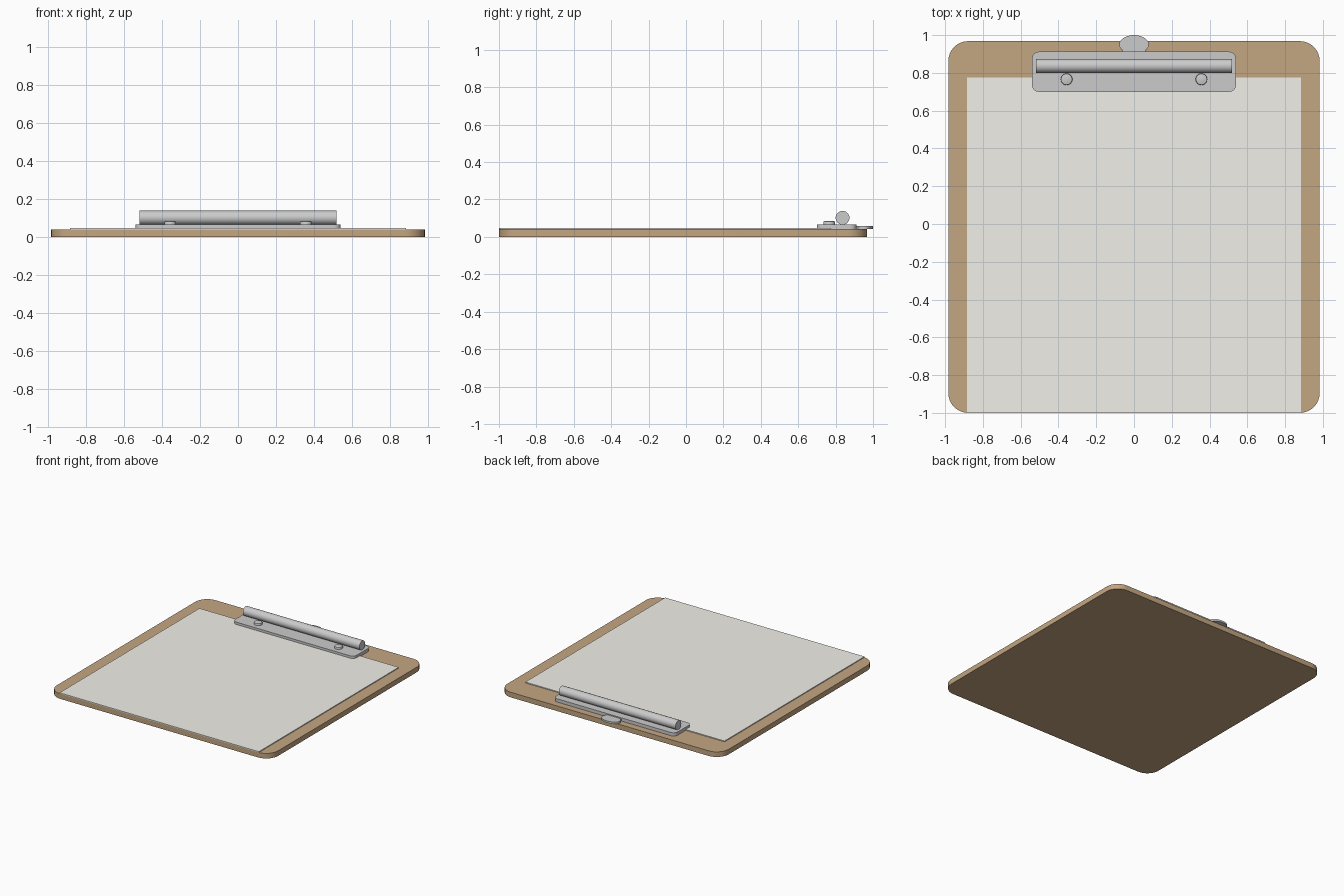
import bpy, bmesh, math
from mathutils import Matrix

if "Cube" in bpy.data.objects:
    bpy.data.objects.remove(bpy.data.objects["Cube"])


def material(name, color):
    m = bpy.data.materials.new(name)
    m.diffuse_color = (*color, 1)
    m.use_nodes = True
    m.node_tree.nodes["Principled BSDF"].inputs["Base Color"].default_value = m.diffuse_color
    return m


def finish(name, bm, mat=None, smooth=True):
    bmesh.ops.recalc_face_normals(bm, faces=bm.faces)
    mesh = bpy.data.meshes.new(name)
    bm.to_mesh(mesh)
    bm.free()
    ob = bpy.data.objects.new(name, mesh)
    bpy.context.collection.objects.link(ob)
    if mat:
        mesh.materials.append(mat)
    if smooth:
        bpy.context.view_layer.objects.active = ob
        ob.select_set(True)
        bpy.ops.object.shade_smooth_by_angle(angle=math.radians(30))
        ob.select_set(False)
    return ob


def prism(name, outline, z0, z1, mat=None):
    bm = bmesh.new()
    face = bm.faces.new([bm.verts.new((x, y, z0)) for x, y in outline])
    top = bmesh.ops.extrude_face_region(bm, geom=[face], use_keep_orig=True)["geom"]
    bmesh.ops.translate(bm, vec=(0, 0, z1 - z0),
                        verts=[v for v in top if isinstance(v, bmesh.types.BMVert)])
    return finish(name, bm, mat)


def rounded_rect(x0, x1, y0, y1, r, steps=8):
    pts = []
    for i, (cx, cy) in enumerate([(x1 - r, y1 - r), (x0 + r, y1 - r),
                                  (x0 + r, y0 + r), (x1 - r, y0 + r)]):
        for s in range(steps + 1):
            a = (i + s / steps) * math.pi / 2
            pts.append((cx + r * math.cos(a), cy + r * math.sin(a)))
    return pts


wood = material("wood", (0.55, 0.38, 0.22))
white = material("paper", (0.88, 0.87, 0.82))

# Board and sheet of paper
prism("board", rounded_rect(-0.983, 0.983, -1, 0.968, 0.105), 0, 0.041, wood)
prism("paper", [(-0.885, -1), (0.885, -1), (0.885, 0.775), (-0.885, 0.775)],
      0.041, 0.048, white)

# Clip plate with rounded corners
prism("clip_plate", rounded_rect(-0.54, 0.54, 0.70, 0.912, 0.036), 0.041, 0.067)

# Thumb tab behind the plate: oval head with a short flared neck
a0 = math.radians(-38)
tab = [(0.078 * math.cos(a), 0.95 + 0.05 * math.sin(a))
       for a in [a0 + (math.pi - 2 * a0) * i / 32 for i in range(33)]]
tab += [(-0.066, 0.905), (0.066, 0.905)]
prism("thumb_tab", tab, 0.043, 0.058)

# Spring roller lying across the plate
bm = bmesh.new()
bmesh.ops.create_cone(bm, cap_ends=True, segments=32, radius1=0.037, radius2=0.037,
                      depth=1.036,
                      matrix=Matrix.Translation((0, 0.837, 0.102)) @ Matrix.Rotation(math.pi / 2, 4, 'Y'))
finish("spring_roller", bm)

# Rivets with a bevelled rim
for side, x in (("left", -0.357), ("right", 0.357)):
    bm = bmesh.new()
    bmesh.ops.create_cone(bm, cap_ends=True, segments=24, radius1=0.031, radius2=0.031,
                          depth=0.02, matrix=Matrix.Translation((x, 0.766, 0.074)))
    rim = [e for e in bm.edges if all(v.co.z > 0.08 for v in e.verts)]
    bmesh.ops.bevel(bm, geom=rim, offset=0.006, segments=2, profile=0.5, affect='EDGES')
    finish(side + "_rivet", bm)
